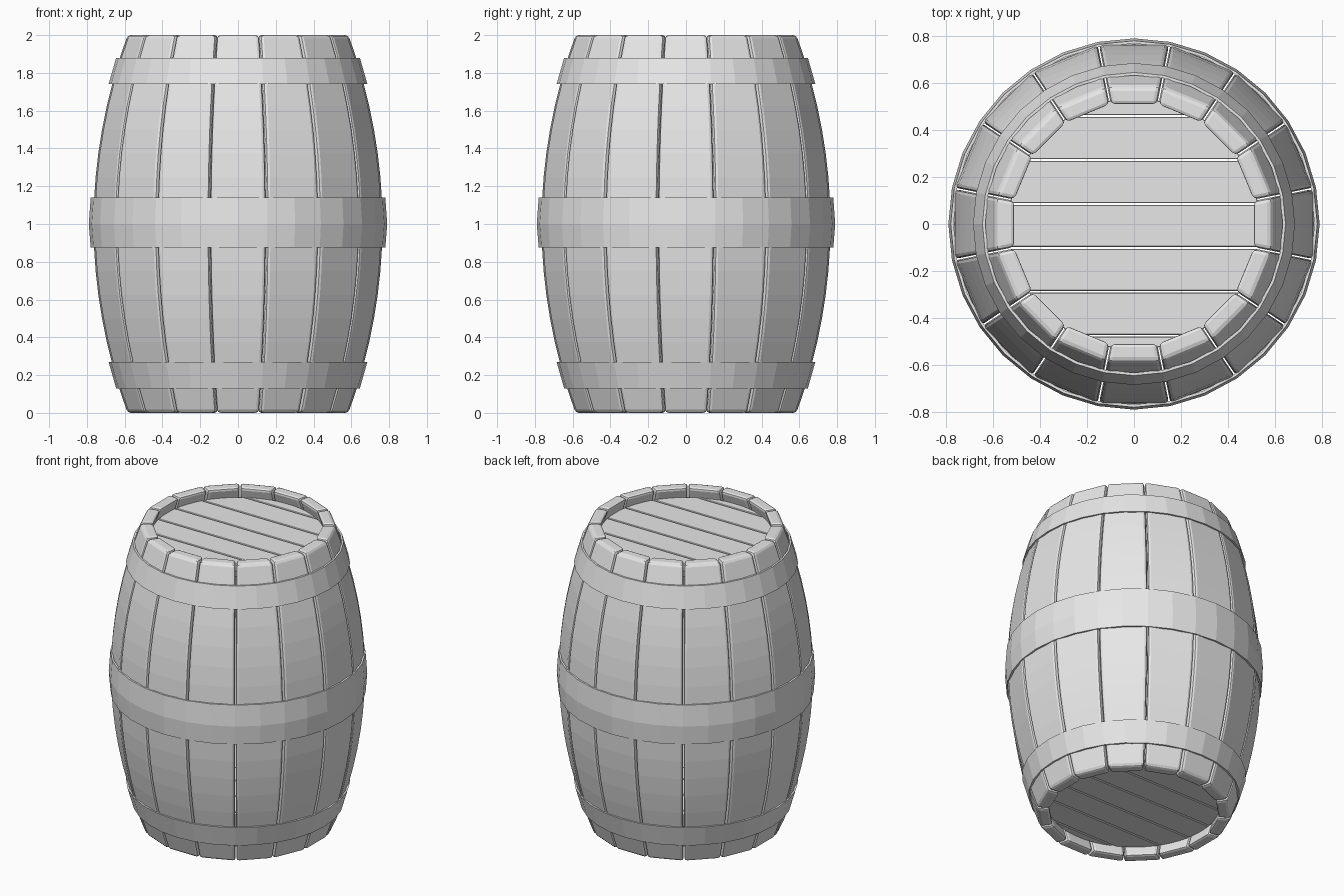
import bpy
import bmesh
import math
from mathutils import Matrix, Vector

if "Cube" in bpy.data.objects:
    bpy.data.objects.remove(bpy.data.objects["Cube"])

STAVES = 16
LEVELS = 16
HALF = math.pi / STAVES

grey = bpy.data.materials.new("plain_grey")
grey.use_nodes = True
grey.diffuse_color = (0.8, 0.8, 0.8, 1)
grey.node_tree.nodes["Principled BSDF"].inputs["Base Color"].default_value = (0.8, 0.8, 0.8, 1)


def finish(name, bm, bevel=0, segments=2):
    bmesh.ops.recalc_face_normals(bm, faces=bm.faces)
    mesh = bpy.data.meshes.new(name)
    bm.to_mesh(mesh)
    bm.free()
    mesh.materials.append(grey)
    obj = bpy.data.objects.new(name, mesh)
    bpy.context.collection.objects.link(obj)
    if bevel:
        mod = obj.modifiers.new("rounded_edges", "BEVEL")
        mod.width = bevel
        mod.segments = segments
        mod.limit_method = "ANGLE"
        mod.angle_limit = math.radians(40)
    return obj


def bulge(z):
    return 0.765 - 0.18 * (z - 1) ** 2


def loft(bm, rings, closed=False):
    n = len(rings[0])
    pairs = list(zip(rings, rings[1:]))
    if closed:
        pairs.append((rings[-1], rings[0]))
    for a, b in pairs:
        for i in range(n):
            j = (i + 1) % n
            bm.faces.new((a[i], a[j], b[j], b[i]))
    if not closed:
        bm.faces.new(rings[0])
        bm.faces.new(rings[-1])


# Curved wooden staves
for s in range(STAVES):
    bm = bmesh.new()
    rings = []
    for k in range(LEVELS + 1):
        z = 2 * k / LEVELS
        outer = bulge(z)
        inner = outer - 0.08
        wo = outer * math.tan(HALF) - 0.003
        wi = inner * math.tan(HALF) - 0.003
        section = ((outer, -wo), (outer, wo), (inner, wi), (inner, -wi))
        rings.append([bm.verts.new((x, y, z)) for x, y in section])
    loft(bm, rings)
    bm.transform(Matrix.Rotation(2 * HALF * s, 4, "Z"))
    finish(f"stave_{s + 1}", bm, 0.018)


# Thin faceted hoops around the staves
def hoop(name, profile, sides=32, thick=0.012):
    bm = bmesh.new()
    loop = profile + [(r - thick, z) for r, z in reversed(profile)]
    rings = []
    for i in range(sides):
        a = math.tau * i / sides
        rings.append([bm.verts.new((r * math.cos(a), r * math.sin(a), z)) for r, z in loop])
    loft(bm, rings, closed=True)
    finish(name, bm)


hoop("middle_hoop", [(0.78, 0.875), (0.79, 1.0), (0.78, 1.14)])
hoop("upper_hoop", [(0.685, 1.74), (0.645, 1.88)])
hoop("lower_hoop", [(0.645, 0.13), (0.685, 0.27)])


# Round lids made of straight planks with narrow gaps
def lid(name, z, pitch=0.187, gap=0.008, offset=-0.008):
    for i in range(-3, 4):
        bm = bmesh.new()
        bmesh.ops.create_cone(bm, cap_ends=True, segments=32, radius1=0.535,
                              radius2=0.535, depth=0.04,
                              matrix=Matrix.Translation((0, 0, z)))
        mid = offset + i * pitch
        for side in (-1, 1):
            edge = mid + side * (pitch - gap) / 2
            bmesh.ops.bisect_plane(bm, geom=bm.verts[:] + bm.edges[:] + bm.faces[:],
                                   plane_co=Vector((0, edge, 0)),
                                   plane_no=Vector((0, side, 0)), clear_outer=True)
            rim = [e for e in bm.edges if e.is_boundary]
            if rim:
                bmesh.ops.holes_fill(bm, edges=rim, sides=0)
        if bm.faces:
            finish(f"{name}_plank_{i + 4}", bm, 0.003, 1)
        else:
            bm.free()


lid("top_lid", 1.91)
lid("bottom_lid", 0.09)
